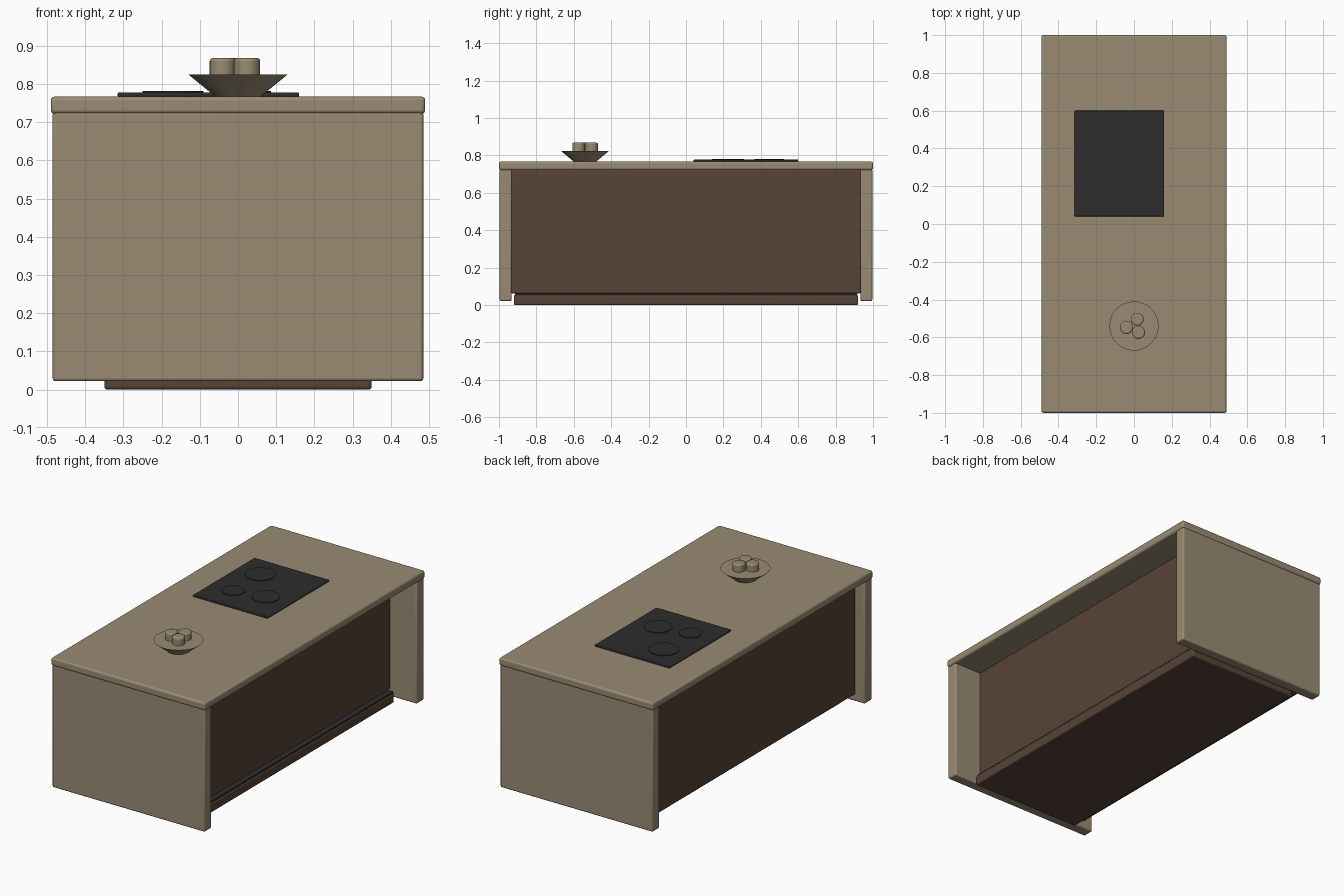
import bpy
import math

cube = bpy.data.objects.get("Cube")
if cube:
    bpy.data.objects.remove(cube, do_unlink=True)


def material(name, colour):
    mat = bpy.data.materials.new(name)
    mat.use_nodes = True
    mat.diffuse_color = (*colour, 1)
    mat.node_tree.nodes["Principled BSDF"].inputs["Base Color"].default_value = (*colour, 1)
    return mat


TAN = material("tan laminate", (0.32, 0.26, 0.17))
BROWN = material("dark brown wood", (0.095, 0.057, 0.038))
BLACK = material("black glass", (0.026, 0.026, 0.026))


def finish(obj, name, mat, bevel):
    obj.name = name
    obj.data.materials.append(mat)
    if bevel:
        mod = obj.modifiers.new("rounded edges", "BEVEL")
        mod.width = bevel
        mod.segments = 3
        mod.limit_method = "ANGLE"
    bpy.ops.object.shade_smooth_by_angle(angle=math.radians(35))
    return obj


def box(name, x, y, z, mat, bevel=0.0):
    """Box from (low, high) ranges along each axis."""
    centre = [(a + b) / 2 for a, b in (x, y, z)]
    bpy.ops.mesh.primitive_cube_add(size=1, location=centre)
    obj = bpy.context.object
    obj.scale = [b - a for a, b in (x, y, z)]
    bpy.ops.object.transform_apply(location=False, rotation=False, scale=True)
    return finish(obj, name, mat, bevel)


def cone(name, x, y, z, r_low, r_high, mat, bevel=0.0):
    """Round solid standing between the two heights in z."""
    bpy.ops.mesh.primitive_cone_add(vertices=48, radius1=r_low, radius2=r_high,
                                    depth=z[1] - z[0], location=(x, y, sum(z) / 2))
    return finish(bpy.context.object, name, mat, bevel)


# Worktop and the two end panels
box("worktop", (-0.49, 0.49), (-1, 1), (0.722, 0.767), TAN, 0.01)
for side, low in (("front", -0.996), ("back", 0.932)):
    box(side + "_end_panel", (-0.485, 0.485), (low, low + 0.064), (0.022, 0.728), TAN, 0.008)

# Cabinet body, plinth and dark ledge strip
box("cabinet_body", (-0.425, 0.315), (-0.935, 0.935), (0.062, 0.724), BROWN, 0.008)
box("plinth", (-0.35, 0.35), (-0.92, 0.92), (0, 0.055), BROWN, 0.008)
box("plinth_ledge", (-0.345, 0.345), (-0.915, 0.915), (0.052, 0.063), BLACK)

# Cooktop with three burner discs
box("cooktop", (-0.315, 0.16), (0.04, 0.6), (0.766, 0.778), BLACK, 0.004)
for i, (x, y, r) in enumerate([(-0.17, 0.445, 0.08), (0.013, 0.235, 0.074), (-0.17, 0.2, 0.06)]):
    cone(f"burner_{i + 1}", x, y, (0.776, 0.782), r, r, BLACK)

# Bowl with three pieces of fruit
cone("bowl", 0, -0.54, (0.766, 0.825), 0.058, 0.13, TAN)
for i, (x, y) in enumerate([(0.017, -0.504), (-0.04, -0.548), (0.024, -0.574)]):
    cone(f"fruit_{i + 1}", x, y, (0.8, 0.868), 0.034, 0.034, TAN, 0.008)
